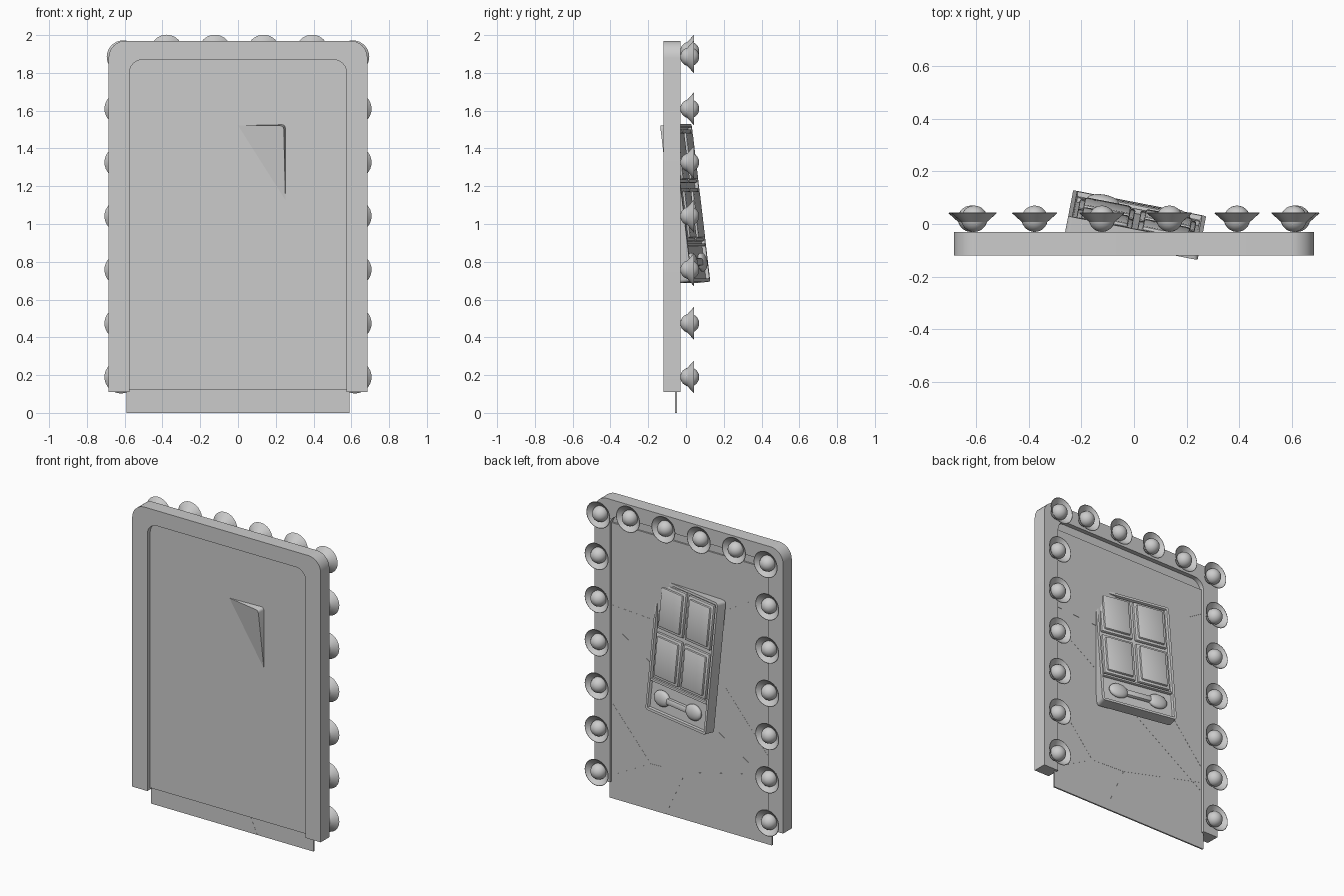
import bpy, bmesh, math
from math import pi, sin, cos, radians
from mathutils import Matrix, Vector

if "Cube" in bpy.data.objects:
    bpy.data.objects.remove(bpy.data.objects["Cube"])


def finish(bm, name, smooth=False):
    bmesh.ops.recalc_face_normals(bm, faces=bm.faces)
    me = bpy.data.meshes.new(name)
    bm.to_mesh(me)
    bm.free()
    ob = bpy.data.objects.new(name, me)
    bpy.context.collection.objects.link(ob)
    if smooth:
        bpy.ops.object.select_all(action='DESELECT')
        ob.select_set(True)
        bpy.context.view_layer.objects.active = ob
        bpy.ops.object.shade_smooth_by_angle(angle=radians(35))
    return ob


def prism(name, pts, y0, y1, smooth=True):
    """Extrude an x-z outline from y0 to y1."""
    bm = bmesh.new()
    face = bm.faces.new([bm.verts.new((x, y0, z)) for x, z in pts])
    ext = bmesh.ops.extrude_face_region(bm, geom=[face])
    verts = [v for v in ext['geom'] if isinstance(v, bmesh.types.BMVert)]
    bmesh.ops.translate(bm, verts=verts, vec=(0, y1 - y0, 0))
    return finish(bm, name, smooth)


def arch(hw, bottom, top, r, n=8):
    """Outline with rounded top corners, from bottom left to bottom right."""
    pts = [(-hw, bottom)]
    for cx, start in ((-hw + r, pi), (hw - r, pi / 2)):
        for i in range(n + 1):
            a = start - i * pi / 2 / n
            pts.append((cx + r * cos(a), top - r + r * sin(a)))
    return pts + [(hw, bottom)]


def box(name, loc, size, bevel=0.0, segs=2, rot_y=0.0):
    bm = bmesh.new()
    bmesh.ops.create_cube(bm, size=1, matrix=Matrix.Diagonal((*size, 1)))
    if bevel:
        bmesh.ops.bevel(bm, geom=bm.edges[:], offset=bevel, segments=segs,
                        profile=0.5, affect='EDGES')
    bmesh.ops.transform(bm, verts=bm.verts,
                        matrix=Matrix.Translation(loc) @ Matrix.Rotation(rot_y, 4, 'Y'))
    return finish(bm, name, bool(bevel))


def revolve(name, profile, n=32):
    """Spin (radius, y) points around the y axis."""
    bm = bmesh.new()
    vs = [bm.verts.new((r, y, 0)) for r, y in profile]
    es = [bm.edges.new(p) for p in zip(vs, vs[1:])]
    bmesh.ops.spin(bm, geom=vs + es, cent=(0, 0, 0), axis=(0, 1, 0),
                   angle=2 * pi, steps=n, use_duplicate=False)
    bmesh.ops.remove_doubles(bm, verts=bm.verts, dist=1e-5)
    return finish(bm, name, True)


# Frame: upside-down U with rounded corners
prism("frame", arch(0.685, 0.11, 1.97, 0.09) + arch(0.575, 0.11, 1.87, 0.07)[::-1],
      -0.12, -0.03)

# Backing panel and mirror sheet
prism("backing_panel", arch(0.575, 0.12, 1.87, 0.07), -0.09, -0.06)
box("mirror", (0, -0.053, 0.905), (1.18, 0.01, 1.81))

# Cracks in the mirror
cracks = [((.04, .31), (.18, 0)), ((.04, .31), (.29, .30)), ((.29, .30), (.59, .14)),
          ((.29, .30), (.59, .65)), ((.04, .31), (-.57, .46)), ((.59, 1.16), (-.57, .40)),
          ((.59, 1.27), (.25, 1.25)), ((-.57, 1.64), (-.25, 1.45)), ((-.57, .57), (-.25, .95))]
for a, b in cracks:
    d = Vector(b) - Vector(a)
    m = (Vector(a) + Vector(b)) / 2
    box("mirror_crack", (m.x, -0.053, m.y), (d.length, 0.0115, 0.003),
        rot_y=-math.atan2(d.y, d.x))

# Bulbs in flared cups around the frame
spots = [(s * 0.62, 0.19 + i * 0.284) for s in (-1, 1) for i in range(6)]
spots += [(s * 0.608, 1.885) for s in (-1, 1)]
spots += [(x, 1.915) for x in (-0.378, -0.122, 0.135, 0.392)]
cup = revolve("bulb_cup", [(0.001, 0.0), (0.04, 0.0), (0.087, 0.042), (0.084, 0.043),
                           (0.038, 0.004), (0.001, 0.004)])
bulb = revolve("bulb", [(0.05 * sin(a), 0.02 + 0.05 * -cos(a))
                        for a in (i * pi / 16 for i in range(17))], 24)
for i, (x, z) in enumerate(spots):
    for src in (cup, bulb):
        ob = src if i == 0 else src.copy()
        if i:
            bpy.context.collection.objects.link(ob)
        ob.location = (x, 0, z)

# Palette case: rounded block with a recessed tray, local +y faces outward
W, H, T = 0.515, 0.84, 0.07
parts = []
bm = bmesh.new()
bmesh.ops.create_cube(bm, size=1, matrix=Matrix.Translation((0, -T / 2, 0))
                      @ Matrix.Diagonal((W, T, H, 1)))
side = [e for e in bm.edges if abs(e.verts[0].co.y - e.verts[1].co.y) > 0.01]
bmesh.ops.bevel(bm, geom=side, offset=0.018, segments=3, profile=0.5, affect='EDGES')
bm.normal_update()
top = max(bm.faces, key=lambda f: f.calc_center_median().y)
bmesh.ops.inset_region(bm, faces=[top], thickness=0.016)
bmesh.ops.inset_region(bm, faces=[top], thickness=0.004, depth=-0.018)
parts.append(finish(bm, "palette_case", True))

# Four colour pans, each a rim block with a raised cake
for x in (-0.118, 0.118):
    for z in (0.25, -0.062):
        parts.append(box("pan", (x, -0.014, z), (0.215, 0.026, 0.285), 0.006))
        parts.append(box("pan_cake", (x, -0.002, z), (0.18, 0.028, 0.25), 0.01))

# Divider and double-ended applicator in the lower tray
parts.append(box("tray_divider", (0, -0.01, -0.224), (W - 0.04, 0.02, 0.014), 0.003))
for s in (-1, 1):
    bm = bmesh.new()
    bmesh.ops.create_uvsphere(bm, u_segments=20, v_segments=12, radius=1,
                              matrix=Matrix.Translation((s * 0.135, -0.008, -0.315))
                              @ Matrix.Diagonal((0.065, 0.026, 0.05, 1)))
    parts.append(finish(bm, "applicator_tip", True))
parts.append(box("applicator_handle", (0, -0.008, -0.315), (0.2, 0.03, 0.042), 0.012))

# Tilt the palette so its corner pokes through the panel
pose = (Matrix.Translation((0.012, 0.03, 1.112)) @ Matrix.Rotation(radians(-11), 4, 'Z')
        @ Matrix.Rotation(radians(6.9), 4, 'X'))
for ob in parts:
    ob.matrix_world = pose
